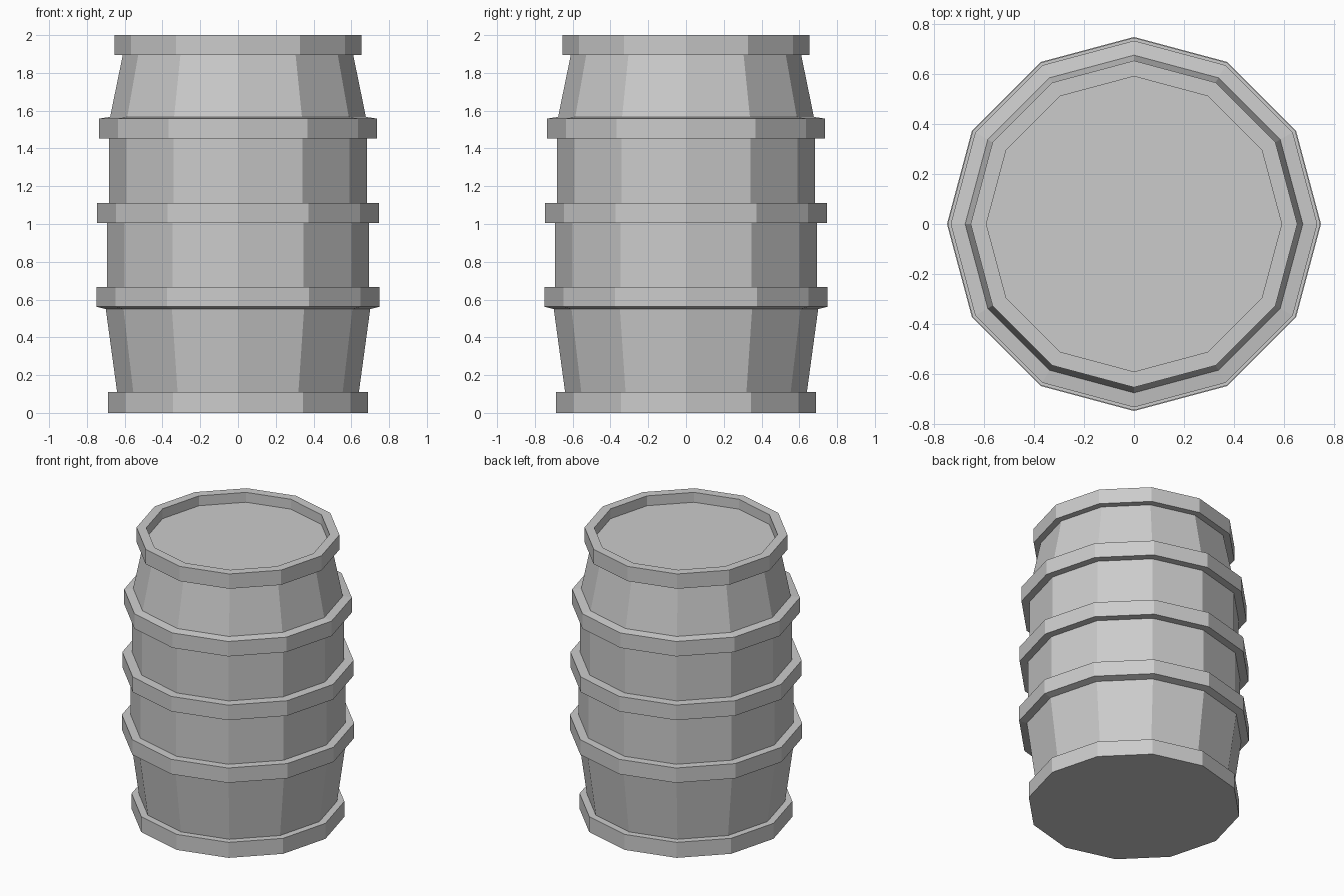
import bpy, bmesh
from math import cos, sin, pi

if "Cube" in bpy.data.objects:
    bpy.data.objects.remove(bpy.data.objects["Cube"])

SIDES = 12


def lathe(name, profile):
    """Spin a (radius, z) profile around z; a radius of 0 closes with a flat cap."""
    bm = bmesh.new()
    rings = []
    for r, z in profile:
        if r == 0:
            rings.append(None)
            continue
        rings.append([bm.verts.new((r * cos(2 * pi * i / SIDES),
                                    r * sin(2 * pi * i / SIDES), z))
                      for i in range(SIDES)])
    for k, (a, b) in enumerate(zip(rings, rings[1:])):
        if a is None:
            bm.faces.new(b[::-1])
        elif b is None:
            bm.faces.new(a)
        else:
            for i in range(SIDES):
                j = (i + 1) % SIDES
                bm.faces.new((a[i], a[j], b[j], b[i]))
    mesh = bpy.data.meshes.new(name)
    bm.to_mesh(mesh)
    bm.free()
    obj = bpy.data.objects.new(name, mesh)
    bpy.context.collection.objects.link(obj)
    return obj


# Wall sections between the hoops
lathe("lower_wall", [(0.64, 0.11), (0.70, 0.55)])
lathe("lower_middle_wall", [(0.693, 0.667), (0.693, 1.005)])
lathe("upper_middle_wall", [(0.683, 1.112), (0.683, 1.452)])
lathe("upper_wall", [(0.677, 1.567), (0.61, 1.895)])

# Raised hoops around the barrel
lathe("lower_hoop", [(0.70, 0.55), (0.75, 0.562), (0.75, 0.667), (0.693, 0.667)])
lathe("middle_hoop", [(0.693, 1.005), (0.747, 1.005), (0.747, 1.112), (0.683, 1.112)])
lathe("upper_hoop", [(0.683, 1.452), (0.735, 1.452), (0.735, 1.558), (0.677, 1.567)])

# Closed base rim
lathe("base_rim", [(0, 0), (0.687, 0), (0.687, 0.11), (0.64, 0.11)])

# Top rim with sunken lid
lathe("top_rim", [(0.61, 1.895), (0.655, 1.895), (0.655, 2.0), (0.592, 2.0), (0.592, 1.93)])
lathe("lid", [(0.592, 1.93), (0, 1.93)])
